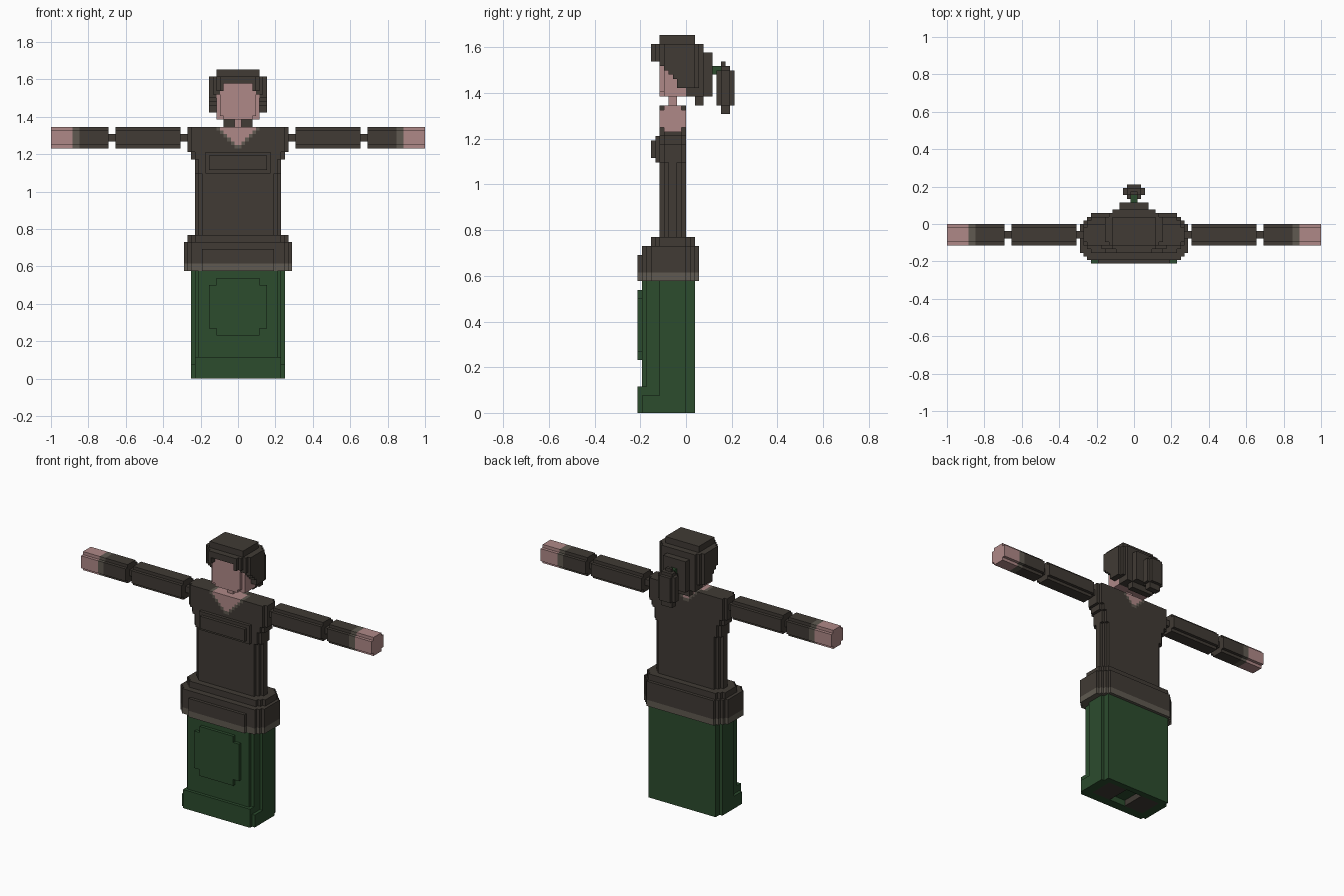
import bpy, bmesh
from mathutils import Vector

if "Cube" in bpy.data.objects:
    bpy.data.objects.remove(bpy.data.objects["Cube"])

U = 2 / 104  # size of one block

# ---- colours -------------------------------------------------------------
COLOURS = {
    "dark brown cloth": (0.052, 0.043, 0.035, 1),
    "green cloth": (0.025, 0.072, 0.027, 1),
    "skin": (0.43, 0.25, 0.245, 1),
    "pale trim": (0.115, 0.102, 0.082, 1),
}
MATS = []
for label, rgba in COLOURS.items():
    m = bpy.data.materials.new(label)
    m.diffuse_color = rgba
    m.use_nodes = True
    m.node_tree.nodes["Principled BSDF"].inputs["Base Color"].default_value = m.diffuse_color
    MATS.append(m)
BROWN, GREEN, SKIN, TRIM = range(4)

DIRS = [Vector(d) for d in ((1, 0, 0), (-1, 0, 0), (0, 1, 0), (0, -1, 0), (0, 0, 1), (0, 0, -1))]


def fill(cells, x0, x1, y0, y1, z0, z1, colour):
    """Fill a block region; colour None carves it away."""
    for x in range(x0, x1):
        for y in range(y0, y1):
            for z in range(z0, z1):
                if colour is None:
                    cells.pop((x, y, z), None)
                else:
                    cells[x, y, z] = colour


def sym(cells, half, y0, y1, z0, z1, colour):
    fill(cells, -half, half, y0, y1, z0, z1, colour)


def part(name, cells):
    """Turn the filled blocks into one outer skin with merged flat faces."""
    bm = bmesh.new()
    verts = {}

    def vert(co):
        key = tuple(round(c) for c in co)
        if key not in verts:
            verts[key] = bm.verts.new(Vector(key) * U)
        return verts[key]

    for cell, colour in cells.items():
        c = Vector(cell) + Vector((0.5, 0.5, 0.5))
        for d in DIRS:
            if tuple(int(v) for v in Vector(cell) + d) in cells:
                continue
            a = Vector((d.y, d.z, d.x))
            b = d.cross(a)
            quad = [c + (d + a * s + b * t) / 2 for s, t in ((-1, -1), (1, -1), (1, 1), (-1, 1))]
            bm.faces.new([vert(q) for q in quad]).material_index = colour
    bmesh.ops.dissolve_limit(bm, angle_limit=0.01, verts=bm.verts, edges=bm.edges, delimit={'MATERIAL'})
    me = bpy.data.meshes.new(name)
    bm.to_mesh(me)
    bm.free()
    for m in MATS:
        me.materials.append(m)
    ob = bpy.data.objects.new(name, me)
    bpy.context.collection.objects.link(ob)


# ---- long skirt with raised hem, front panel and hollow underside ---------
c = {}
sym(c, 13, -6, 0, 0, 30, GREEN)
sym(c, 13, -10, 0, 0, 4, GREEN)
sym(c, 12, -9, 2, 0, 30, GREEN)
sym(c, 11, -10, 2, 0, 30, GREEN)
sym(c, 12, -11, 0, 0, 6, GREEN)
sym(c, 6, -11, -10, 12, 28, GREEN)
sym(c, 8, -11, -10, 14, 26, GREEN)
sym(c, 10, -8, 0, 0, 2, None)
part("skirt", c)

# ---- shoes under the skirt -------------------------------------------------
for side, x0 in (("left", 3), ("right", -10)):
    c = {}
    fill(c, x0, x0 + 7, -8, 0, 0, 2, BROWN)
    fill(c, x0 + 2, x0 + 5, -4, -2, 0, 1, BROWN)
    part(side + "_shoe", c)

# ---- flared tunic hem with pale border -------------------------------------
c = {}
for half, y0, y1 in ((15, -8, 0), (14, -9, 1), (13, -10, 2), (12, -10, 3)):
    sym(c, half, y0, y1, 30, 38, BROWN)
sym(c, 10, -11, 3, 30, 36, BROWN)
sym(c, 14, -6, 0, 38, 40, BROWN)
sym(c, 13, -7, 1, 38, 40, BROWN)
sym(c, 12, -8, 2, 38, 40, BROWN)
for k in c:
    if k[2] < 32:
        c[k] = TRIM
part("tunic_hem", c)

# ---- torso with chest and V neckline ----------------------------------------
c = {}
for half, y0, y1 in ((12, -4, -2), (11, -5, -1), (10, -6, 0)):
    sym(c, half, y0, y1, 40, 57, BROWN)
sym(c, 12, -5, -1, 57, 61, BROWN)
sym(c, 11, -6, 0, 57, 61, BROWN)
sym(c, 13, -5, -1, 61, 63, BROWN)
sym(c, 12, -6, 0, 61, 63, BROWN)
sym(c, 14, -5, -1, 63, 70, BROWN)
sym(c, 13, -6, 0, 63, 70, BROWN)
sym(c, 9, -7, -6, 57, 63, BROWN)
sym(c, 8, -8, -6, 58, 62, BROWN)
for (x, y, z) in c:
    reach = z - 64 if y < -2 else z - 66     # V is shallower at the back
    off = abs(x + 0.5)
    if z > 63 and off < reach:
        c[x, y, z] = SKIN
    elif z > 63 and off < reach + 1.2 and reach >= 0:
        c[x, y, z] = TRIM
part("torso", c)

# ---- arms --------------------------------------------------------------------


def limb(cells, x0, x1, colour):
    fill(cells, x0, x1, -6, 0, 65, 69, colour)
    fill(cells, x0, x1, -5, -1, 64, 70, colour)


for side in ("left", "right"):
    upper, fore = {}, {}
    fill(upper, 14, 16, -4, -2, 66, 68, BROWN)
    limb(upper, 16, 34, BROWN)
    fill(fore, 34, 36, -4, -2, 66, 68, BROWN)
    limb(fore, 36, 44, BROWN)
    limb(fore, 44, 46, TRIM)
    limb(fore, 46, 52, SKIN)
    for name, cells in (("upper_arm", upper), ("forearm", fore)):
        if side == "right":
            cells = {(-1 - x, y, z): col for (x, y, z), col in cells.items()}
        part(side + "_" + name, cells)

# ---- neck and face -------------------------------------------------------------
c = {}
sym(c, 1, -4, -2, 70, 72, SKIN)
part("neck", c)
c = {}
sym(c, 4, -6, 0, 72, 82, SKIN)
sym(c, 5, -6, 0, 73, 81, SKIN)
sym(c, 6, -5, 0, 72, 79, SKIN)
part("head", c)

# ---- hair shell, lower edge rising toward the face -------------------------------
WIDTH = {-8: 5, -7: 6, -6: 7, 2: 7, 3: 6, 4: 4, 5: 4}
c = {}
for y in range(-8, 6):
    half = WIDTH.get(y, 8)
    low = 72 if y >= 0 else min(80, 72 + round(-y * 1.2))
    if y in (2, 3):
        low = 70
    for x in range(-half, half):
        off = abs(x + 0.5)
        bottom = low
        if y < -5 and off < 4:
            bottom = 82                      # opening above the brow
        elif low == 70 and off > 4:
            bottom = 72
        if off > 6:
            bottom = max(bottom, 74)
        top = 84 if y < 4 else 82
        if off < 6 and -6 <= y < 2:
            top = 86
        for z in range(bottom, top):
            c[x, y, z] = BROWN
sym(c, 4, -5, 0, 72, 82, None)
sym(c, 6, -5, 0, 72, 79, None)
part("hair", c)

# ---- hair tie and ponytail ----------------------------------------------------------
c = {}
sym(c, 1, 6, 8, 77, 79, GREEN)
part("hair_tie", c)
c = {}
sym(c, 3, 8, 10, 70, 78, BROWN)
sym(c, 2, 7, 11, 70, 78, BROWN)
sym(c, 2, 8, 10, 68, 79, BROWN)
sym(c, 1, 8, 9, 79, 80, BROWN)
part("ponytail", c)
